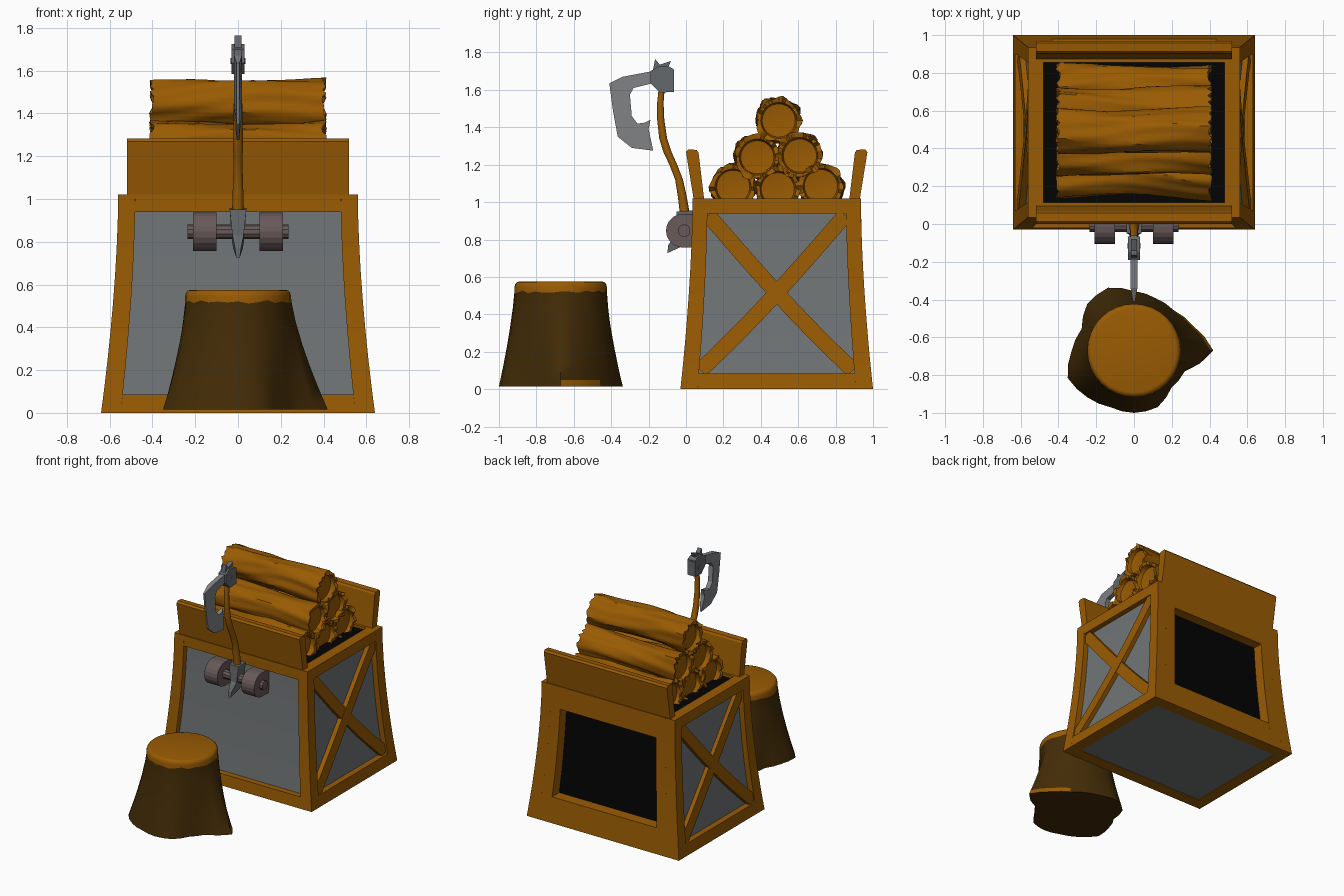
import bpy, bmesh, math, random
from mathutils import Vector

if "Cube" in bpy.data.objects:
    bpy.data.objects.remove(bpy.data.objects["Cube"])
random.seed(4)
TAU = math.tau
CY = 0.485          # crate centre in y


def material(name, rgb):
    m = bpy.data.materials.new(name)
    m.diffuse_color = (*rgb, 1)
    m.use_nodes = True
    m.node_tree.nodes["Principled BSDF"].inputs["Base Color"].default_value = m.diffuse_color
    return m


WOOD = material("orange wood", (0.32, 0.105, 0.001))
BARK = material("dark bark", (0.056, 0.025, 0.002))
PANEL = material("grey panel", (0.165, 0.177, 0.182))
STEEL = material("light steel", (0.22, 0.23, 0.24))
DARK = material("dark steel", (0.13, 0.14, 0.15))
IRON = material("mauve iron", (0.14, 0.10, 0.10))
BLACK = material("black", (0.001, 0.001, 0.001))


def loft(name, rings, *mats, rule=None, smooth=None):
    """Skin closed rings of points and cap both ends."""
    bm = bmesh.new()
    vs = [[bm.verts.new(p) for p in r] for r in rings]
    n = len(vs[0])
    for a, b in zip(vs, vs[1:]):
        for i in range(n):
            j = (i + 1) % n
            bm.faces.new((a[i], a[j], b[j], b[i]))
    bm.faces.new(vs[0])
    bm.faces.new(vs[-1])
    bmesh.ops.recalc_face_normals(bm, faces=bm.faces)
    if rule:
        for f in bm.faces:
            f.material_index = rule(f.calc_center_median())
    me = bpy.data.meshes.new(name)
    bm.to_mesh(me)
    bm.free()
    ob = bpy.data.objects.new(name, me)
    bpy.context.collection.objects.link(ob)
    for m in mats:
        me.materials.append(m)
    if smooth:
        bpy.ops.object.select_all(action='DESELECT')
        ob.select_set(True)
        bpy.context.view_layer.objects.active = ob
        bpy.ops.object.shade_smooth_by_angle(angle=math.radians(smooth))
    return ob


def flare(x, y, z):
    """Crate space: the walls splay out towards the ground."""
    f = max(0, 1 - z / 1.02) ** 1.7
    return (x * (1 + 0.143 * f), y * (1 + 0.144 * f) + CY, z)


def crate_box(name, x0, x1, y0, y1, z0, z1, mat):
    n = max(1, round((z1 - z0) / 0.12))
    rings = []
    for i in range(n + 1):
        z = z0 + (z1 - z0) * i / n
        rings.append([flare(x, y, z) for x, y in ((x0, y0), (x1, y0), (x1, y1), (x0, y1))])
    return loft(name, rings, mat)


# Crate frame: corner posts and rails
for s, side in ((-1, "left"), (1, "right")):
    xs = sorted((s * 0.48, s * 0.56))
    crate_box(f"front_post_{side}", *xs, -0.45, -0.37, 0, 1.02, WOOD)
    crate_box(f"back_post_{side}", *xs, 0.37, 0.45, 0, 1.02, WOOD)
    crate_box(f"back_inner_post_{side}", *sorted((s * 0.40, s * 0.48)), 0.37, 0.45, 0.085, 0.94, WOOD)
    crate_box(f"bottom_rail_{side}", *xs, -0.37, 0.37, 0, 0.085, WOOD)
    crate_box(f"top_rail_{side}", *xs, -0.37, 0.37, 0.94, 1.02, WOOD)
    crate_box(f"side_panel_{side}", *sorted((s * 0.50, s * 0.52)), -0.38, 0.38, 0.05, 0.97, PANEL)
    # Crossed braces on each side wall
    for k in (-1, 1):
        a, b = Vector((-0.365 * k, 0.10)), Vector((0.365 * k, 0.93))
        d = (b - a).normalized()
        w = Vector((-d.y, d.x)) * 0.041
        rings = []
        for i in range(9):
            p = a.lerp(b, i / 8)
            rings.append([flare(s * x, q.x, q.y) for x, q in
                          ((0.51, p - w), (0.55 + 0.002 * k, p - w), (0.55 + 0.002 * k, p + w), (0.51, p + w))])
        loft(f"side_brace_{side}_{'a' if k < 0 else 'b'}", rings, WOOD)
for name, z0, z1 in (("bottom", 0, 0.085), ("top", 0.94, 1.02)):
    crate_box(f"front_{name}_rail", -0.48, 0.48, -0.45, -0.37, z0, z1, WOOD)
crate_box("back_bottom_rail", -0.48, 0.48, 0.37, 0.45, 0, 0.19, WOOD)
crate_box("back_top_rail", -0.48, 0.48, 0.37, 0.45, 0.85, 1.02, WOOD)

# Crate fill: front panel, floor, dark back opening and dark top
crate_box("front_panel", -0.50, 0.50, -0.41, -0.39, 0.05, 0.97, PANEL)
crate_box("floor_panel", -0.49, 0.49, -0.38, 0.38, 0.004, 0.03, PANEL)
crate_box("back_opening", -0.42, 0.42, 0.355, 0.372, 0.15, 0.88, BLACK)
crate_box("top_opening", -0.48, 0.48, -0.37, 0.37, 0.985, 1.0, BLACK)

# Leaning planks that hold the logs
for s, side in ((-1, "front"), (1, "back")):
    prof = [(0.44, 0.99), (0.385, 0.99), (0.418, 1.265), (0.428, 1.279), (0.472, 1.282), (0.485, 1.268)]
    loft(f"{side}_plank", [[(x, CY + s * y, z) for y, z in prof] for x in (-0.518, 0.518)], WOOD)


# Logs: wobbly bark tubes with ragged rims and sunken ends
def log(name, cy, cz, R):
    N = 36
    ph = [random.uniform(0, TAU) for _ in range(6)]
    jag = [random.uniform(-0.012, 0.014) for _ in range(N)]

    def ring(x, k, ragged=0):
        pts = []
        oy, oz = 0.006 * math.sin(7 * x + ph[0]), 0.006 * math.sin(6 * x + ph[1])
        for i in range(N):
            a = TAU * i / N
            r = R * (0.95 + 0.045 * math.sin(3 * a + ph[2] + 4 * x) + 0.045 * math.sin(5 * a + ph[3] - 5 * x)
                     + 0.04 * math.sin(9 * a + ph[4] + 3 * math.sin(5 * x + ph[5])) + 0.55 * x * x)
            if k < 0.85:
                r = R
            pts.append((x + ragged * jag[i], cy + oy + k * r * math.cos(a), cz + oz + k * r * math.sin(a)))
        return pts

    rings = [ring(-0.368, 0.70), ring(-0.37, 0.77), ring(-0.398, 0.84, -1), ring(-0.402, 1, -1)]
    rings += [ring(-0.36 + 0.048 * i, 1) for i in range(16)]
    rings += [ring(0.402, 1, 1), ring(0.398, 0.84, 1), ring(0.37, 0.77), ring(0.368, 0.70)]
    loft(name, rings, WOOD, smooth=40)


for i, (y, z) in enumerate(((0.257, 1.08), (0.49, 1.075), (0.727, 1.08),
                            (0.375, 1.245), (0.605, 1.248), (0.49, 1.442))):
    log(f"log_{i + 1}", y, z, 0.115)

# Chopping stump: root outline at the ground blending to a round top
roots = [.42, .34, .30, .30, .315, .36, .35, .30, .33, .38, .35, .325, .33, .325, .28, .29]
NS = 32
rings = []
for z in (0.015, 0.05, 0.13, 0.22, 0.32, 0.43, 0.52, 0.545, 0.562, 0.572, 0.575):
    g = max(0, 1 - (z - 0.015) / 0.545) ** 1.4
    top = {0.545: 0.247, 0.562: 0.243, 0.572: 0.234, 0.575: 0.222}.get(z, 0.245)
    row = []
    for i in range(NS):
        a = TAU * i / NS
        rb = (roots[i // 2] + roots[((i + 1) // 2) % 16]) / 2
        r = top + (rb - top) * g
        dz = random.uniform(-0.01, 0.008) if z == 0.52 else 0
        row.append((r * math.cos(a), -0.67 + r * math.sin(a), z + dz))
    rings.append(row)


def stump_colour(c):
    cut_root = 0.02 < c.z < 0.045 and c.x > 0.22 and -0.66 < c.y < -0.46
    return 1 if c.z > 0.523 or cut_root else 0


loft("stump", rings, BARK, WOOD, rule=stump_colour, smooth=65)


# Iron bracket on the crate front: axle and two rounded lugs
def disc(y, z, r, n):
    return [(y + r * math.cos(TAU * (i + .5) / n), z + r * math.sin(TAU * (i + .5) / n)) for i in range(n)]


def slab(name, prof, x0, x1, mat):
    return loft(name, [[(x, y, z) for y, z in prof] for x in (x0, x1)], mat)


slab("bracket_axle", disc(-0.01, 0.847, 0.034, 10), -0.236, 0.236, IRON)
lug = [(0.08, 0.757), (0.08, 0.937)] + [
    (-0.017 - 0.09 * math.sin(math.pi * i / 10), 0.847 + 0.09 * math.cos(math.pi * i / 10)) for i in range(11)]
slab("bracket_lug_left", lug, -0.21, -0.10, IRON)
slab("bracket_lug_right", lug, 0.10, 0.21, IRON)

# Axe handle: curved tapering shaft
path = [(-0.005, 0.93, .028), (-0.02, 1.03, .025), (-0.037, 1.12, .022), (-0.068, 1.20, .022), (-0.10, 1.27, .023),
        (-0.122, 1.34, .022), (-0.135, 1.44, .020), (-0.137, 1.53, .018), (-0.13, 1.61, .017)]
loft("axe_handle", [[(r * math.cos(TAU * i / 10), y + r * math.sin(TAU * i / 10), z) for i in range(10)]
                    for y, z, r in path], WOOD, smooth=40)

# Axe pommel: collar and hooked spike, narrowing downwards
prof = [(-0.05, 0.95, .039), (0.035, 0.955, .039), (0.035, 0.80, .028), (-0.01, 0.768, .022),
        (-0.10, 0.727, .008), (-0.095, 0.77, .014), (-0.055, 0.83, .026)]
loft("axe_pommel", [[(s * t, y, z) for y, z, t in prof] for s in (-1, 1)], DARK)

# Axe blade: bearded outline, thin at the cutting edge
E, B = 0.006, 0.018
blade = [(-.41, 1.635, E), (-.34, 1.67, B), (-.18, 1.70, B), (-.18, 1.635, B), (-.28, 1.61, B), (-.30, 1.575, B),
         (-.29, 1.46, B), (-.26, 1.42, B), (-.22, 1.425, B), (-.19, 1.44, E), (-.20, 1.39, B), (-.175, 1.275, E),
         (-.29, 1.29, E), (-.365, 1.35, E), (-.39, 1.485, E)]
loft("axe_blade", [[(s * t, y, z) for y, z, t in blade] for s in (-1, 1)], STEEL)

# Axe head: socket block, crown spikes and rivet
slab("axe_socket", [(-.19, 1.70), (-.19, 1.635), (-.14, 1.585), (-.065, 1.59), (-.065, 1.71), (-.09, 1.725),
                    (-.15, 1.725)], -0.031, 0.031, DARK)
slab("axe_spikes", [(-.18, 1.69), (-.165, 1.765), (-.14, 1.735), (-.08, 1.755), (-.095, 1.72), (-.06, 1.70)],
     -0.016, 0.016, DARK)
slab("axe_rivet", disc(-0.115, 1.645, 0.016, 8), -0.034, 0.034, DARK)
